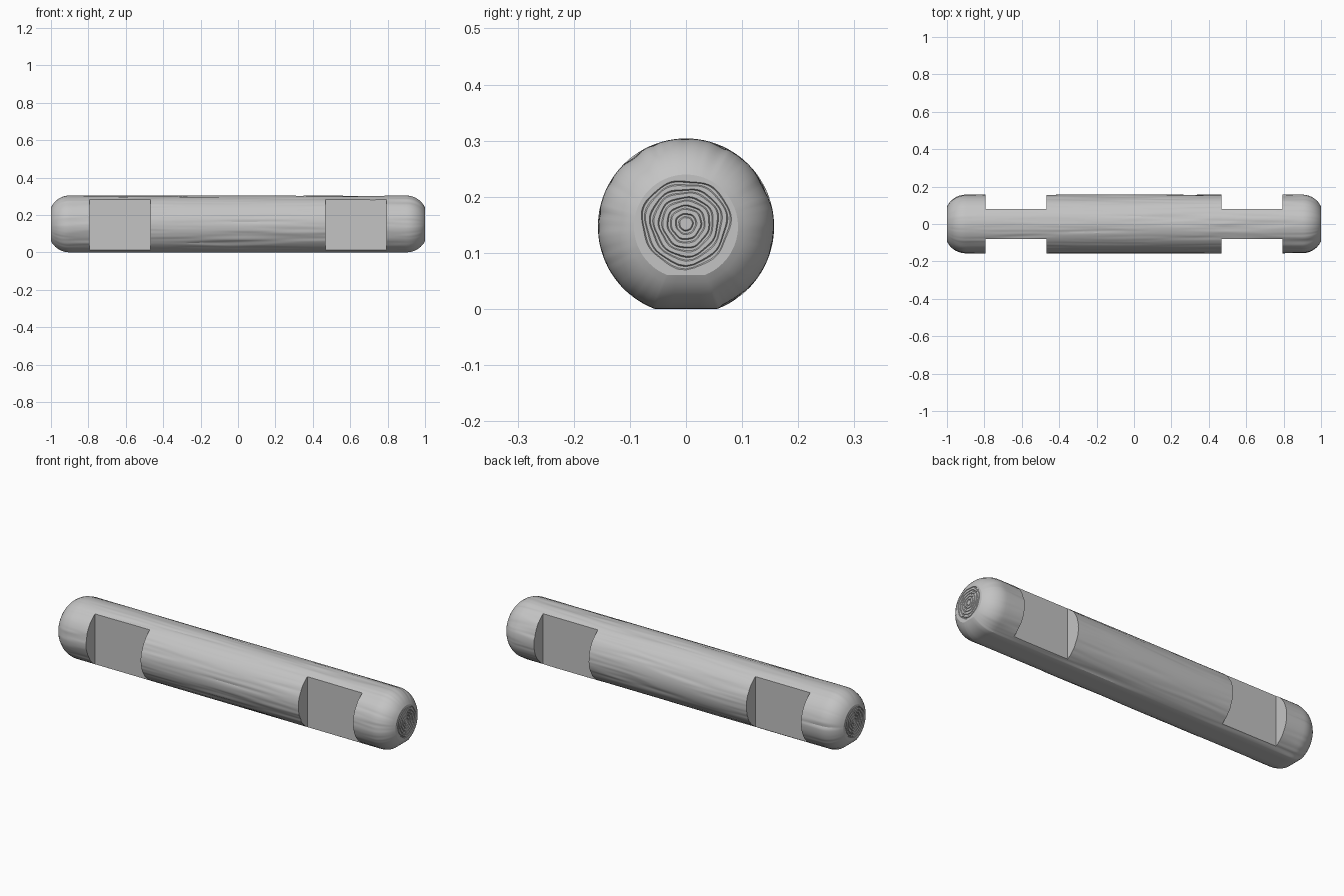
import bpy, bmesh, math
from mathutils import Vector, noise

cube = bpy.data.objects.get("Cube")
if cube:
    bpy.data.objects.remove(cube)

R, CZ = 0.157, 0.147            # log radius, axis height above the flat underside
BODY, CAP = 0.9, 0.59           # start of the rounded end, size of the end face
ARC, FLAT = 144, 4
TILT = math.radians(65)

wood = bpy.data.materials.new("grey_wood")
wood.use_nodes = True
grey = (0.55, 0.55, 0.55, 1)
wood.diffuse_color = grey
wood.node_tree.nodes["Principled BSDF"].inputs["Base Color"].default_value = grey

# Cross-section: a circle with its underside planed flat
half = math.acos(CZ / R)
section = []
for i in range(ARC + 1):
    a = -math.pi / 2 + half + (2 * math.pi - 2 * half) * i / ARC
    section.append((R * math.cos(a), R * math.sin(a), True))
w = R * math.sin(half)
for i in range(1, FLAT):
    section.append((-w + 2 * w * i / FLAT, -CZ, False))


def grain(x, y, z):
    """Depth of the shallow furrows running along the log."""
    n = noise.noise(Vector((x * 2.2, y * 26, z * 26)))
    m = noise.noise(Vector((x * 3 + 7, y * 60, z * 60)))
    return 0.006 * max(0, n - 0.1) + 0.003 * max(0, m)


def log_loop(bm, x, scale):
    fade = max(0, (scale - CAP) / (1 - CAP))
    verts = []
    for y, z, is_round in section:
        s = scale
        if is_round and z > -CZ + 0.004:
            s -= fade * grain(x, y, z) / R
        verts.append(bm.verts.new((x, y * s, CZ + z * s)))
    return verts


def ring_loop(bm, x, r):
    verts = []
    for y, z, _ in section:
        a = math.atan2(z, y)
        wobble = r * (1 + 0.03 * math.sin(3 * a) + 0.02 * math.sin(7 * a + r * 90))
        verts.append(bm.verts.new((x, wobble * math.cos(a), CZ + 0.005 + wobble * math.sin(a))))
    return verts


def end_loops(bm, side):
    """Rounded shoulder, then the end face with its growth rings, going outward."""
    loops = []
    for i in range(1, 10):
        t = TILT * i / 9
        x = BODY + (1 - BODY) * math.sin(t) / math.sin(TILT)
        s = 1 - (1 - CAP) * (1 - math.cos(t)) / (1 - math.cos(TILT))
        loops.append(log_loop(bm, side * x, s))
    for k in range(5, 0, -1):
        r = 0.015 * k
        for dr, depth in ((0.004, 0), (0.002, 0.003), (-0.002, 0.003), (-0.004, 0)):
            loops.append(ring_loop(bm, side * (1 - depth), r + dr))
    return loops


# Log body
bm = bmesh.new()
STEPS = 90
middle = [log_loop(bm, -BODY + 2 * BODY * i / STEPS, 1) for i in range(STEPS + 1)]
loops = end_loops(bm, -1)[::-1] + middle + end_loops(bm, 1)
count = len(section)
for a, b in zip(loops, loops[1:]):
    for i in range(count):
        j = (i + 1) % count
        bm.faces.new((a[i], a[j], b[j], b[i]))
bm.faces.new(loops[0])
bm.faces.new(loops[-1])
bmesh.ops.recalc_face_normals(bm, faces=bm.faces)
mesh = bpy.data.meshes.new("log")
bm.to_mesh(mesh)
bm.free()
mesh.materials.append(wood)
log = bpy.data.objects.new("log", mesh)
bpy.context.collection.objects.link(log)

# Notch cutters: front and back, near both ends
bm = bmesh.new()
for sx in (-1, 1):
    for sy in (-1, 1):
        box = bmesh.ops.create_cube(bm, size=1)["verts"]
        bmesh.ops.scale(bm, vec=(0.325, 0.2, 0.6), verts=box)
        bmesh.ops.translate(bm, vec=(sx * 0.6305, sy * 0.179, CZ), verts=box)
cut_mesh = bpy.data.meshes.new("notch_cutter")
bm.to_mesh(cut_mesh)
bm.free()
cut_mesh.materials.append(wood)
cutter = bpy.data.objects.new("notch_cutter", cut_mesh)
cutter.hide_render = True
bpy.context.collection.objects.link(cutter)

cut = log.modifiers.new("notches", "BOOLEAN")
cut.operation = "DIFFERENCE"
cut.solver = "EXACT"
cut.object = cutter
bpy.ops.object.select_all(action="DESELECT")
log.select_set(True)
bpy.context.view_layer.objects.active = log
bpy.ops.object.modifier_apply(modifier=cut.name)
bpy.data.objects.remove(cutter)
bpy.ops.object.shade_smooth_by_angle(angle=math.radians(22))
